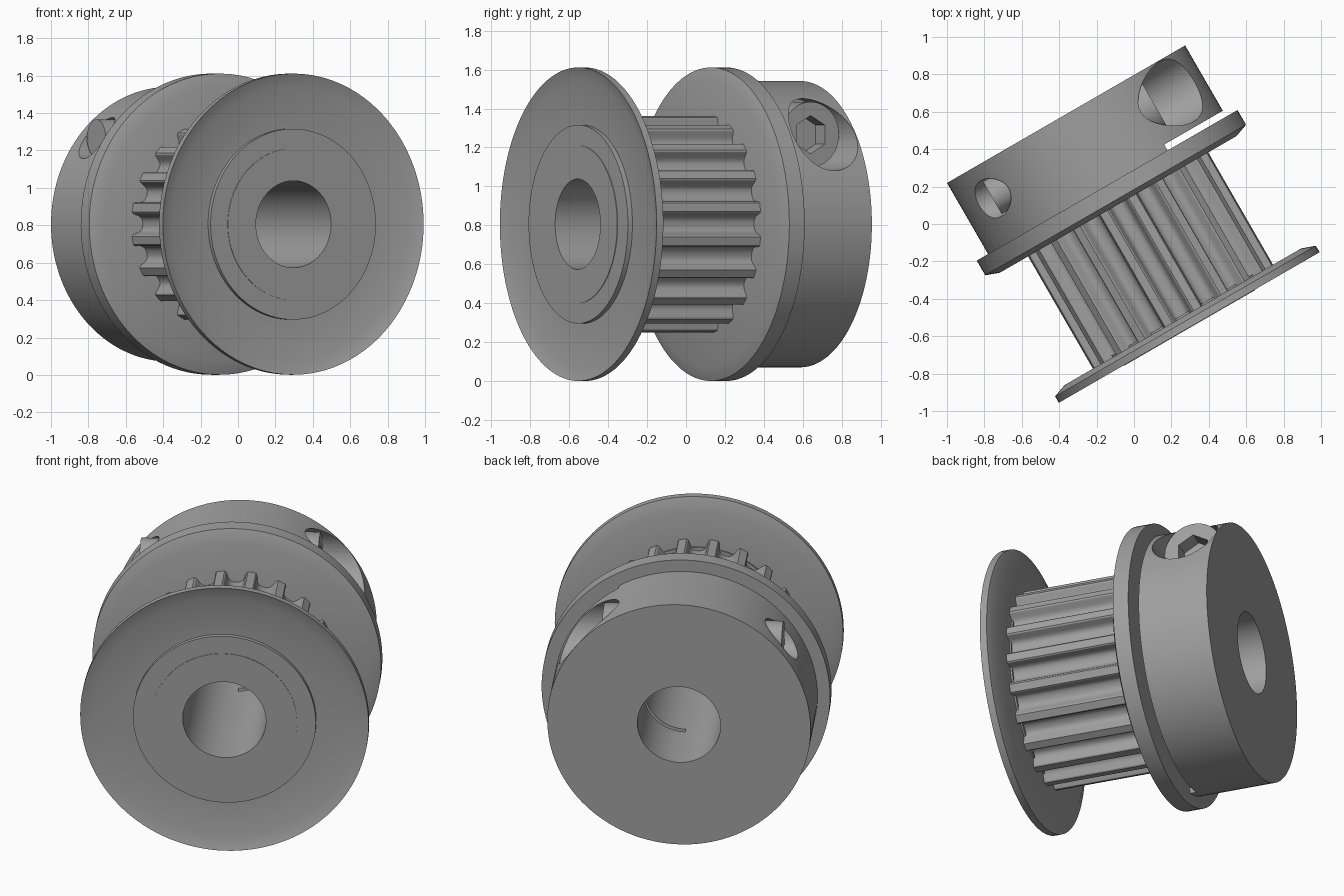
import bpy
import bmesh
from math import sin, cos, radians, pi
from mathutils import Matrix, Vector

old = bpy.data.objects.get("Cube")
if old:
    bpy.data.objects.remove(old, do_unlink=True)

metal = bpy.data.materials.new("grey metal")
metal.use_nodes = True
GREY = (0.35, 0.35, 0.35, 1)
metal.diffuse_color = GREY
metal.node_tree.nodes["Principled BSDF"].inputs["Base Color"].default_value = GREY

# Pulley frame: local z runs along the axle, local -y points up
TILT = radians(30)
ACROSS = Vector((cos(TILT), sin(TILT), 0))
AXLE = Vector((-sin(TILT), cos(TILT), 0))
FRAME = Matrix((ACROSS, (0, 0, -1), AXLE)).transposed().to_4x4()
FRAME.translation = ACROSS * -0.021 + Vector((0, 0, 0.806))

BORE = 0.232
SCREW_UP, SCREW_S = 0.46, 0.5


def add_object(name, bm):
    bmesh.ops.recalc_face_normals(bm, faces=bm.faces)
    mesh = bpy.data.meshes.new(name)
    bm.to_mesh(mesh)
    bm.free()
    mesh.materials.append(metal)
    obj = bpy.data.objects.new(name, mesh)
    obj.matrix_world = FRAME
    bpy.context.collection.objects.link(obj)
    return obj


def lathe(name, profile):
    """Spin a closed (radius, axial) profile around the axle."""
    bm = bmesh.new()
    verts = [bm.verts.new((r, 0, s)) for r, s in profile]
    edges = [bm.edges.new((v, verts[i - 1])) for i, v in enumerate(verts)]
    bmesh.ops.spin(bm, geom=verts + edges, cent=(0, 0, 0), axis=(0, 0, 1),
                   angle=2 * pi, steps=128, use_merge=True)
    bmesh.ops.remove_doubles(bm, verts=bm.verts, dist=0.00001)
    return add_object(name, bm)


def ring(name, outer, start, end):
    return lathe(name, [(BORE, start), (outer, start), (outer, end), (BORE, end)])


def crosswise_rod(name, radius, start, end, sides=48, turn=0):
    """Rod along the clamp screw line, across the axle."""
    bm = bmesh.new()
    place = (Matrix.Translation(((start + end) / 2, -SCREW_UP, SCREW_S))
             @ Matrix.Rotation(pi / 2, 4, 'Y') @ Matrix.Rotation(turn, 4, 'Z'))
    bmesh.ops.create_cone(bm, cap_ends=True, segments=sides, radius1=radius,
                          radius2=radius, depth=end - start, matrix=place)
    return add_object(name, bm)


def cut(obj, cutters):
    for cutter in cutters:
        cutter.hide_render = True
        mod = obj.modifiers.new("cut", 'BOOLEAN')
        mod.operation = 'DIFFERENCE'
        mod.solver = 'EXACT'
        mod.object = cutter
    bpy.context.view_layer.update()
    graph = bpy.context.evaluated_depsgraph_get()
    mesh = bpy.data.meshes.new_from_object(obj.evaluated_get(graph))
    obj.modifiers.clear()
    obj.data = mesh
    for cutter in cutters:
        bpy.data.objects.remove(cutter, do_unlink=True)


# Core sleeve, raised boss and flared plates on both sides of the belt
core = ring("core_sleeve", 0.405, -0.63, 0.133)
boss = ring("front_boss", 0.51, -0.627, -0.55)
front_flange = lathe("front_flange", [
    (0.45, -0.6), (0.73, -0.6), (0.805, -0.627),
    (0.805, -0.587), (0.73, -0.56), (0.45, -0.56)])
back_flange = lathe("back_flange", [
    (BORE, 0.133), (0.73, 0.133), (0.805, 0.16), (0.805, 0.251), (BORE, 0.251)])

# Toothed drum with rounded grooves
TEETH = 20
half_groove = [(6.7, 0.56), (6.0, 0.554), (5.5, 0.54), (5.0, 0.52),
               (4.2, 0.504), (3, 0.495), (1.5, 0.491)]
groove = [(-a, r) for a, r in half_groove] + [(0, 0.49)] + half_groove[::-1]
bm = bmesh.new()
rows = []
for tooth in range(TEETH):
    for a, r in groove:
        t = radians(a + tooth * 360 / TEETH)
        rows.append([bm.verts.new((r * cos(t), r * sin(t), s)) for s in (-0.575, 0.14)])
for i, row in enumerate(rows):
    prev = rows[i - 1]
    bm.faces.new((prev[0], row[0], row[1], prev[1]))
drum = add_object("toothed_drum", bm)

# Clamping hub: screw hole, counterbore and a slot over part of its turn
hub = ring("clamp_hub", 0.735, 0.249, 0.69)
bm = bmesh.new()
bmesh.ops.create_cube(bm, size=1, matrix=Matrix.Rotation(radians(23.3), 4, 'Z')
                      @ Matrix.Translation((1.092, 0, 0.264))
                      @ Matrix.Diagonal((2, 3, 0.046, 1)))
slot = add_object("slot_cutter", bm)
cut(hub, [slot,
          crosswise_rod("counterbore_cutter", 0.185, 0.25, 1),
          crosswise_rod("screw_hole_cutter", 0.11, -1, 0.4)])

# Socket head clamp screw
head = crosswise_rod("screw_head", 0.168, 0.24, 0.435)
cut(head, [crosswise_rod("socket_cutter", 0.098, 0.34, 0.6, 6)])
shank = crosswise_rod("screw_shank", 0.1, -0.565, 0.3)

# Smooth round walls, crisp edges
for obj in (core, boss, front_flange, back_flange, drum, hub, head, shank):
    bpy.ops.object.select_all(action='DESELECT')
    obj.select_set(True)
    bpy.context.view_layer.objects.active = obj
    bpy.ops.object.shade_smooth_by_angle(angle=radians(25))
